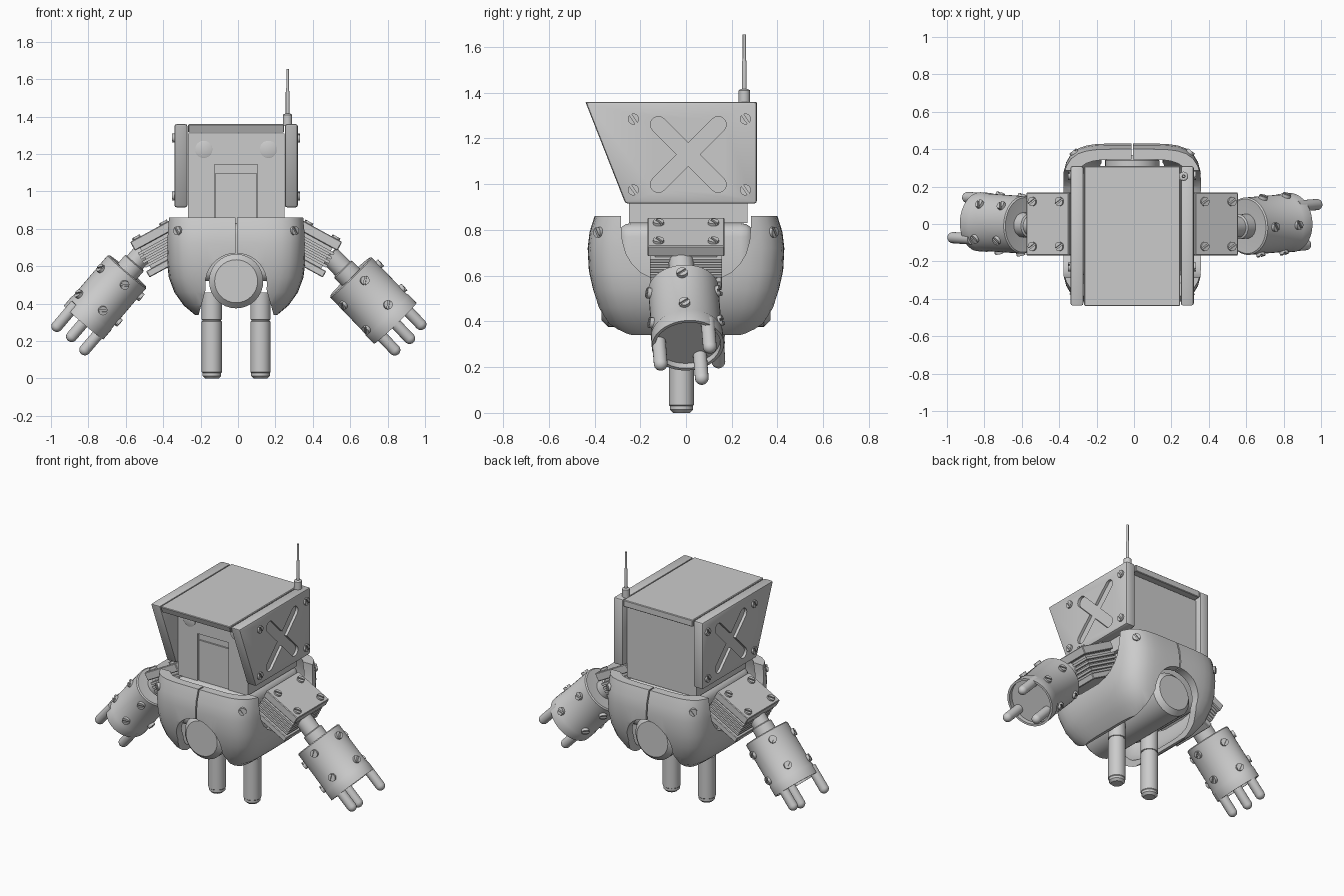
import bpy, bmesh, math
from mathutils import Matrix, Vector

if "Cube" in bpy.data.objects:
    bpy.data.objects.remove(bpy.data.objects["Cube"])

C = -0.01  # body centre line


def make(name, bm, M=Matrix()):
    bmesh.ops.recalc_face_normals(bm, faces=bm.faces[:])
    me = bpy.data.meshes.new(name)
    bm.to_mesh(me)
    bm.free()
    me.transform(M)
    ob = bpy.data.objects.new(name, me)
    bpy.context.collection.objects.link(ob)
    return ob


def loft(name, rings, M=Matrix(), cyclic=False):
    bm = bmesh.new()
    vs = [[bm.verts.new(p) for p in r] for r in rings]
    n = len(vs[0])
    for k in range(len(vs) if cyclic else len(vs) - 1):
        a, b = vs[k], vs[(k + 1) % len(vs)]
        for i in range(n):
            bm.faces.new((a[i], a[(i + 1) % n], b[(i + 1) % n], b[i]))
    if not cyclic:
        bm.faces.new(vs[0])
        bm.faces.new(vs[-1])
    return make(name, bm, M)


def prism(name, pts, axis, d0, d1, M=Matrix()):
    f = {'x': lambda p, d: (d, p[0], p[1]), 'y': lambda p, d: (p[0], d, p[1]),
         'z': lambda p, d: (p[0], p[1], d)}[axis]
    return loft(name, [[f(p, d) for p in pts] for d in (d0, d1)], M)


def box(name, lo, hi, M=Matrix()):
    return prism(name, [(lo[0], lo[1]), (hi[0], lo[1]), (hi[0], hi[1]), (lo[0], hi[1])], 'z', lo[2], hi[2], M)


def lathe(name, prof, M=Matrix(), n=32, sx=1.0):
    return loft(name, [[(r * sx * math.cos(2 * math.pi * i / n), r * math.sin(2 * math.pi * i / n), h)
                        for i in range(n)] for r, h in prof], M)


def frame(p, d, hint=(0, 1, 0)):
    z = Vector(d).normalized()
    x = Vector(hint).cross(z).normalized()
    M = Matrix((x, z.cross(x), z)).transposed().to_4x4()
    M.translation = Vector(p)
    return M


def apply_mod(ob, kind, **kw):
    m = ob.modifiers.new("m", kind)
    for k, v in kw.items():
        setattr(m, k, v)
    bpy.context.view_layer.objects.active = ob
    bpy.ops.object.modifier_apply(modifier=m.name)


def bevel(ob, w, seg=2, ang=0.5):
    apply_mod(ob, 'BEVEL', width=w, segments=seg, limit_method='ANGLE', angle_limit=ang)


def cut(ob, cutter):
    apply_mod(ob, 'BOOLEAN', operation='DIFFERENCE', solver='EXACT', object=cutter)
    bpy.data.objects.remove(cutter)


def screw(p, d, r=0.024, hint=(0, 1, 0)):
    # slotted head made of two half discs on a thin base
    M = frame(p, d, hint) @ Matrix.Rotation(0.6, 4, 'Z')
    for k in (0, math.pi):
        pts = [(r * math.cos(k + math.radians(a)), r * math.sin(k + math.radians(a))) for a in range(12, 170, 13)]
        prism("screw_half", pts, 'z', -0.012, 0.012, M)
    lathe("screw_base", [(r, -0.012), (r, 0.004)], M, 16)


# Torso shell: thick open bowl with arm, hip and seam cut-outs
N = 64
def ring(z, a, b, e=5):
    out = []
    for i in range(N):
        c, s = math.cos(2 * math.pi * i / N), math.sin(2 * math.pi * i / N)
        k = (abs(c) ** e + abs(s) ** e) ** (-1 / e)
        out.append((C + a * k * c, b * k * s, z))
    return out

secs = [(.86, .375, .40), (.79, .376, .422), (.72, .375, .43), (.62, .37, .425), (.54, .36, .408),
        (.46, .33, .383), (.39, .28, .345), (.34, .22, .29)]
T = 0.055
torso = loft("torso_shell", [ring(*s) for s in secs] + [ring(z, a - T, b - T) for z, a, b in reversed(secs)],
             cyclic=True)
u_half = [(.285, .95), (.285, .83), (.278, .75), (.262, .695), (.235, .65), (.2, .615), (.15, .59), (.08, .575)]
cut(torso, prism("arm_cutter", [(-y, z) for y, z in u_half] + u_half[::-1], 'x', -1, 1))
arch = [(C + .165 * math.cos(math.radians(a)), .505 + .165 * math.sin(math.radians(a))) for a in range(-10, 191, 10)]
cut(torso, prism("hip_cutter", arch + [(C - .212, .3), (C + .212, .3)], 'y', -1, 1))
cut(torso, box("seam_cutter", (C - .004, -1, .6), (C + .004, 1, .95)))
for sx in (-1, 1):
    for sy in (-1, 1):
        screw((C + sx * .31, sy * .381, .79), (sx * .61, sy * .79, 0))

# Inner body and hip drum
bevel(box("inner_body", (C - .27, -.3, .52), (C + .27, .3, .83)), .06, 4)
lathe("hip_drum", [(.115, -.37), (.145, -.34), (.145, .34), (.115, .37)], frame((C, 0, .52), (0, 1, 0), (0, 0, 1)))

# Legs
for s in (-1, 1):
    lathe("leg", [(.036, 0), (.05, .014), (.05, .03), (.054, .034), (.054, .305), (.049, .307), (.049, .313),
                  (.054, .315), (.054, .46)], Matrix.Translation((C + s * .13, -.02, 0)))

# Head core with a recessed front door and two round lenses
core = box("head_core", (C - .258, -.25, .83), (C + .258, .27, 1.31))
cut(core, box("door_cutter", (C - .115, -.3, .8), (C + .115, -.232, 1.145)))
box("front_door", (C - .11, -.242, .83), (C + .11, -.22, 1.10))
box("door_lintel", (C - .11, -.238, 1.107), (C + .11, -.22, 1.14))
for s in (-1, 1):
    lathe("lens", [(.046, -.01), (.046, .005), (.042, .007)], frame((C + s * .173, -.25, 1.225), (0, -1, 0), (0, 0, 1)))

# Head hood: roof and two side plates with engraved crosses
roof = prism("head_roof", [(-.44, 1.36), (.31, 1.36), (.31, 1.315), (-.422, 1.315)], 'x', C - .256, C + .256)
bevel(roof, .004, 1)
for s in (-1, 1):
    xs = sorted((C + s * .26, C + s * .33))
    side = prism("head_side", [(-.44, 1.36), (.31, 1.36), (.31, .915), (-.265, .915)], 'x', *xs)
    bevel(side, .012, 2)
    for t in (45, -45):
        slot = []
        for k in (0, 180):
            for a in range(-90, 91, 15):
                ca = math.radians(a + k)
                slot.append((.185 * math.cos(math.radians(k)) + .035 * math.cos(ca), .035 * math.sin(ca)))
        M = Matrix.Translation((C + s * .33, .01, 1.13)) @ Matrix.Rotation(math.radians(t), 4, 'X')
        cut(side, prism("cross_cutter", slot, 'x', -.018, .018, M))
    for y in (-.23, .26):
        for z in (.975, 1.285):
            screw((C + s * .33, y, z), (s, 0, 0))

# Antenna
lathe("antenna", [(.025, 1.35), (.025, 1.41), (.019, 1.415), (.01, 1.416), (.01, 1.53), (.007, 1.55), (.007, 1.655)],
      Matrix.Translation((.265, .255, 0)), 16)


# Arms: ribbed shoulder block, elbow rod, barrel forearm and three fingers
def arm(s, start, end, sx):
    E = Vector((C + s * .515, 0, .635))
    M = frame(E, (s * .88, 0, -.48))

    def slab(name, v0, v1, y, h):
        a, b = sorted((-s * v0, -s * v1))
        return box(name, (a, -y, -.26), (b, y, h), M)
    bevel(slab("shoulder_top_plate", .055, .108, .168, 0), .004, 1)
    slab("shoulder_core", -.09, .07, .135, -.03)
    for i in range(4):
        slab("shoulder_fin", .022 - i * .025, .037 - i * .025, .158, -.008)
    bevel(slab("shoulder_bottom_plate", -.108, -.07, .158, 0), .004, 1)
    for h in (-.04, -.205):
        for y in (-.12, .12):
            screw(M @ Vector((-s * .108, y, h)), M.to_3x3() @ Vector((-s, 0, 0)))

    start, end = Vector(start), Vector(end)
    L = (end - start).length
    F = frame(start, end - start)
    R = .158
    lathe("elbow_rod", [(.055, -.16), (.055, -.06), (.066, -.055), (.066, .02)], F)
    lathe("forearm", [(.09, .004), (R - .012, 0), (R - .004, .006), (R - .004, L * .8), (R, L * .82), (R, L),
                      (R - .014, L), (R - .014, L - .03), (.03, L - .03)], F, 48, sx)
    for k in range(5):
        a = math.radians(-105 + 72 * k)
        for h in (.06, .24):
            p = Vector((R * sx * math.cos(a), R * math.sin(a), h + .02 * (k % 2)))
            n = Vector((math.cos(a) / sx, math.sin(a), 0))
            screw(F @ p, F.to_3x3() @ n, .024, F.to_3x3() @ Vector((0, 0, 1)))
    for v, y in ((.095, .09), (0, -.125), (-.1, .055)):
        tip = [(.03 * math.cos(math.radians(a)), L + .105 + .03 * math.sin(math.radians(a))) for a in range(0, 86, 17)]
        lathe("finger", [(.03, L - .05)] + tip, F @ Matrix.Translation((-s * v, y * s, 0)), 20)


arm(1, (.60, -.012, .545), (.84, .008, .295), 1.0)
arm(-1, (-.59, -.005, .575), (-.825, .012, .30), .88)

# Smooth shading that keeps hard edges
bpy.ops.object.select_all(action='SELECT')
bpy.ops.object.shade_smooth_by_angle(angle=math.radians(30))
